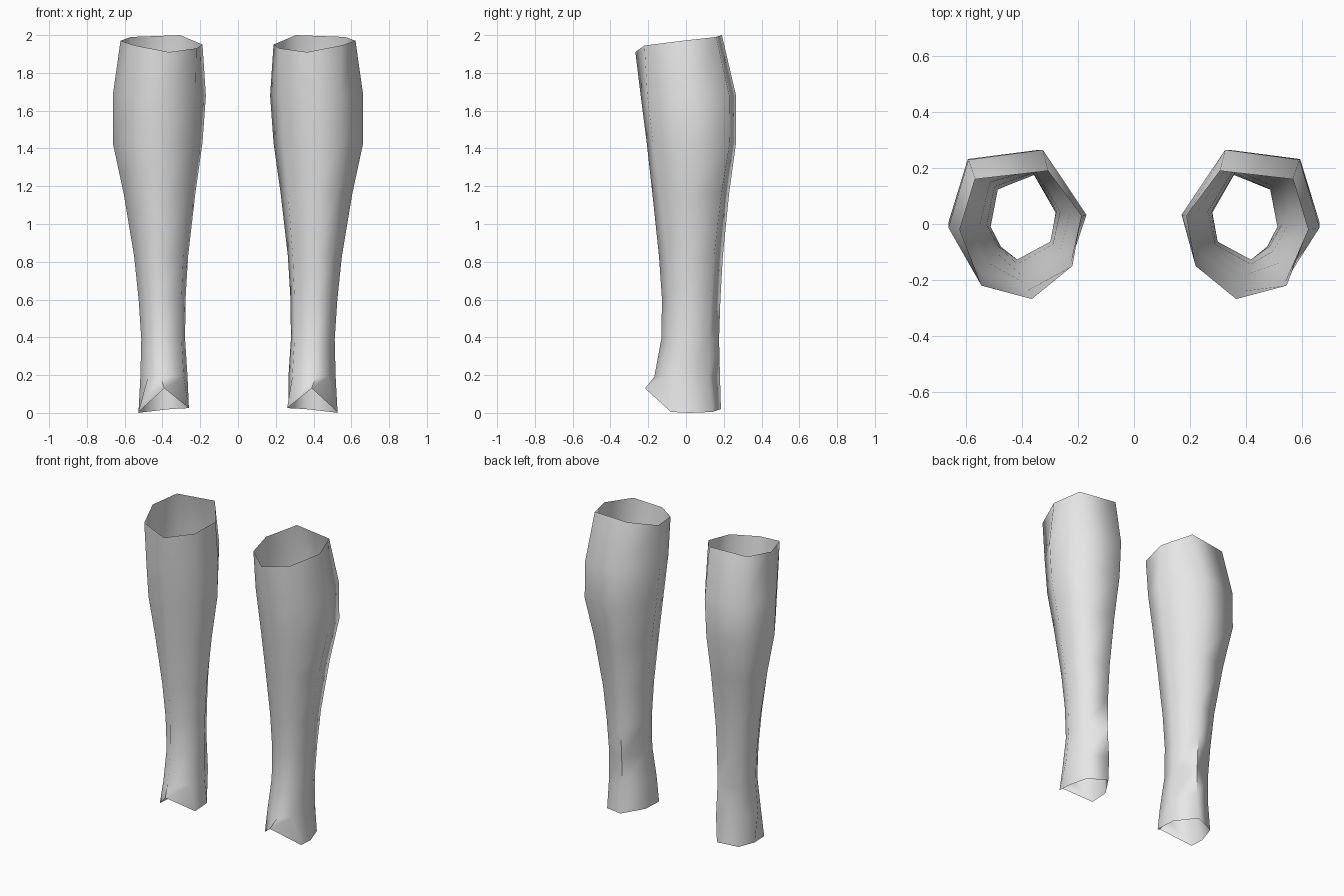
import bpy
import bmesh
import math

cube = bpy.data.objects.get("Cube")
if cube:
    bpy.data.objects.remove(cube, do_unlink=True)

grey = bpy.data.materials.new("light grey")
grey.use_nodes = True
colour = (0.8, 0.8, 0.8, 1.0)
grey.diffuse_color = colour
grey.node_tree.nodes["Principled BSDF"].inputs["Base Color"].default_value = colour

# Seven-sided cross-sections, from the inner back corner round the outside
CALF = [(.325, .265), (.59, .23), (.662, -.01), (.54, -.20), (.385, -.235), (.225, -.13), (.17, .035)]
ANKLE = [(.355, .18), (.486, .129), (.512, -.004), (.475, -.075), (.412, -.125), (.296, -.062), (.277, .046)]

# Slanted open rims at the knee and the foot
KNEE_RIM = [(.307, .19, 2.0), (.568, .16, 1.99), (.622, -.02, 1.97), (.545, -.22, 1.945),
            (.365, -.268, 1.91), (.22, -.15, 1.93), (.188, .03, 1.95)]
FOOT_RIM = [(.36, .185, .02), (.49, .14, .005), (.527, .02, .0), (.527, -.08, .005),
            (.39, -.217, .13), (.26, -.085, .025), (.268, .05, .025)]

# Rings between the rims: z, x min, x max, y min, y max, share of ankle shape
RINGS = [(1.68, .170, .663, -.240, .265, 0.0),
         (1.43, .188, .663, -.208, .265, 0.0),
         (1.16, .226, .605, -.178, .228, 0.3),
         (0.83, .264, .550, -.143, .195, 0.7),
         (0.60, .278, .526, -.127, .182, 0.9),
         (0.39, .280, .512, -.131, .175, 1.0),
         (0.19, .267, .517, -.168, .180, 1.0)]


def unit_shape(points):
    """Scale a cross-section into the unit square."""
    xs, ys = zip(*points)
    return [((x - min(xs)) / (max(xs) - min(xs)), (y - min(ys)) / (max(ys) - min(ys)))
            for x, y in points]


def ring(z, x0, x1, y0, y1, t):
    pts = []
    for (ax, ay), (bx, by) in zip(unit_shape(CALF), unit_shape(ANKLE)):
        u, v = ax + (bx - ax) * t, ay + (by - ay) * t
        pts.append((x0 + u * (x1 - x0), y0 + v * (y1 - y0), z))
    return pts


def make_leg(name, side):
    """Loft an open tube through all rings; side mirrors it in x."""
    bm = bmesh.new()
    loops = [[bm.verts.new((side * x, y, z)) for x, y, z in pts]
             for pts in [KNEE_RIM] + [ring(*r) for r in RINGS] + [FOOT_RIM]]
    for upper, lower in zip(loops, loops[1:]):
        for i in range(7):
            j = (i + 1) % 7
            quad = [upper[i], upper[j], lower[j], lower[i]]
            bm.faces.new(quad if side > 0 else quad[::-1])
    mesh = bpy.data.meshes.new(name)
    bm.to_mesh(mesh)
    bm.free()
    mesh.materials.append(grey)
    obj = bpy.data.objects.new(name, mesh)
    bpy.context.collection.objects.link(obj)
    bpy.ops.object.select_all(action='DESELECT')
    obj.select_set(True)
    bpy.context.view_layer.objects.active = obj
    bpy.ops.object.shade_smooth_by_angle(angle=math.radians(80))


make_leg("left_lower_leg", 1)
make_leg("right_lower_leg", -1)
